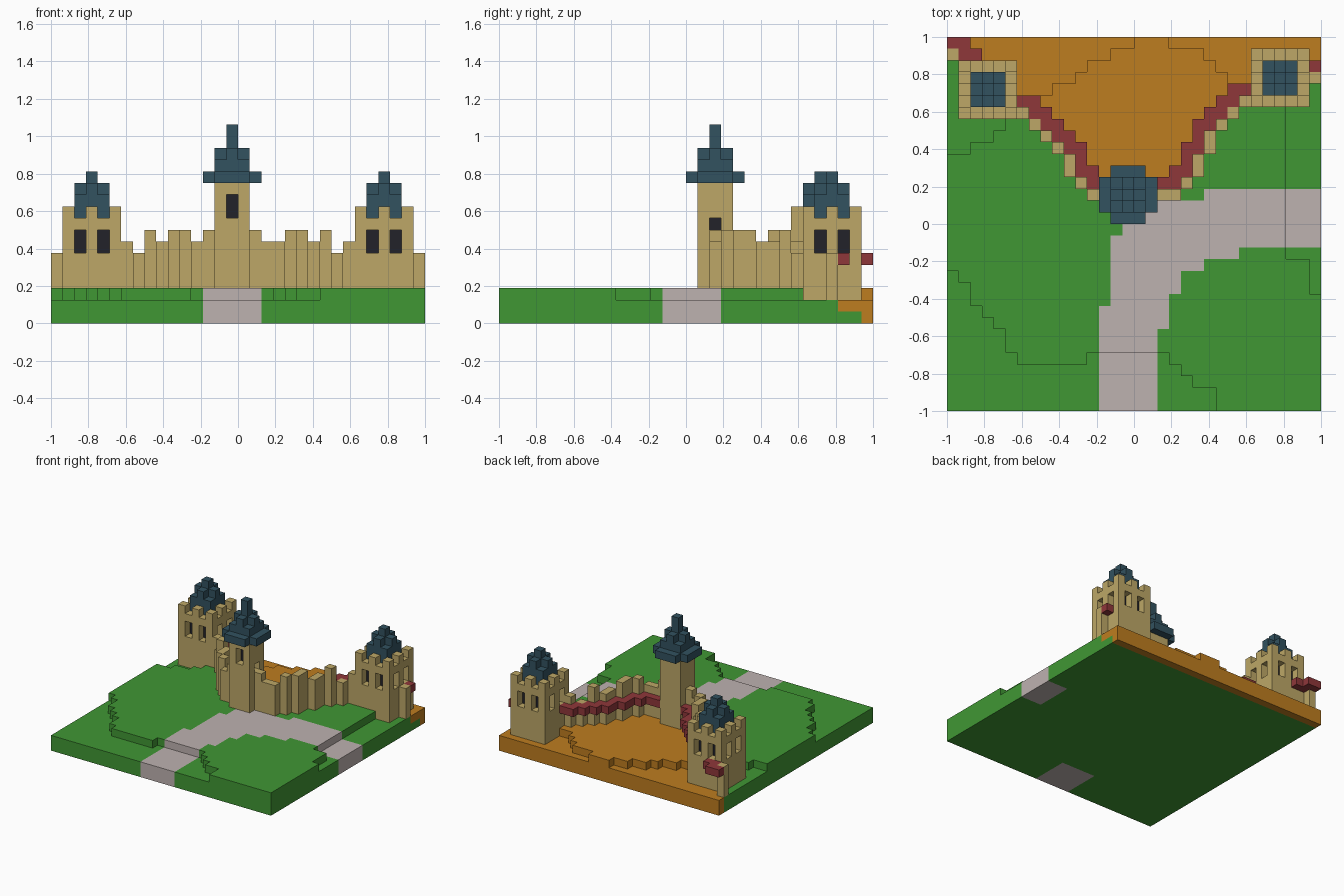
import bpy
import bmesh
from mathutils import Vector

if "Cube" in bpy.data.objects:
    bpy.data.objects.remove(bpy.data.objects["Cube"], do_unlink=True)

N = 32            # blocks along each side
U = 2 / N         # block size


def make_material(name, rgb):
    mat = bpy.data.materials.new(name)
    mat.use_nodes = True
    colour = (*rgb, 1)
    mat.diffuse_color = colour
    mat.node_tree.nodes["Principled BSDF"].inputs["Base Color"].default_value = colour
    return mat


GRASS = make_material("grass green", (.051, .31, .034))
EARTH = make_material("earth orange", (.515, .205, .014))
PATH = make_material("pale path", (.515, .445, .434))
STONE = make_material("sandstone", (.51, .39, .136))
WALK = make_material("walkway red", (.275, .038, .042))
SLATE = make_material("slate blue", (.032, .085, .117))
DARK = make_material("window dark", (.016, .016, .023))

SIDES = [Vector(d) for d in ((1, 0, 0), (-1, 0, 0), (0, 1, 0),
                             (0, -1, 0), (0, 0, 1), (0, 0, -1))]


def build(name, cells):
    """Skin a {(column, row from back, layer): material} dictionary of blocks."""
    bm = bmesh.new()
    mats = list(dict.fromkeys(cells.values()))
    corners = {}

    def vert(p):
        key = tuple(round(c * 2) for c in p)
        if key not in corners:
            corners[key] = bm.verts.new((p.x * U - 1, 1 - p.y * U, p.z * U))
        return corners[key]

    for cell, mat in cells.items():
        mid = Vector(cell) + Vector((.5, .5, .5))
        for d in SIDES:
            if tuple(int(a + b) for a, b in zip(cell, d)) in cells:
                continue
            a = Vector((d.y, d.z, d.x)) / 2
            b = d.cross(a)
            quad = [mid + d / 2 + s * a + t * b
                    for s, t in ((1, 1), (1, -1), (-1, -1), (-1, 1))]
            # rows run backwards, so this winding faces outwards
            face = bm.faces.new([vert(p) for p in quad])
            face.material_index = mats.index(mat)
    bm.normal_update()
    bmesh.ops.dissolve_limit(bm, angle_limit=.01, verts=bm.verts[:],
                             edges=bm.edges[:], delimit={'MATERIAL'})
    mesh = bpy.data.meshes.new(name)
    bm.to_mesh(mesh)
    bm.free()
    for mat in mats:
        mesh.materials.append(mat)
    obj = bpy.data.objects.new(name, mesh)
    bpy.context.collection.objects.link(obj)


def box(i, r, z, size, depth, height, mat):
    return {(a, b, c): mat for a in range(i, i + size)
            for b in range(r, r + depth) for c in range(z, z + height)}


# Row of the wall line in each column: earth lies behind it, grass in front
LINE = [1, 2, 3, 4, 5, 5, 6, 7, 8, 9, 10, 12] + [13] * 8 + \
       [12, 10, 8, 7, 6, 5, 5, 5, 4, 4, 3, 3]
# Raised ground lies between these two rows in each column
RAISED_FROM = [10, 10, 9, 9, 8, 7, 5, 5, 5, 4, 4, 3, 2, 2, 1, 1,
               0, 0, 0, 1, 1, 1, 2, 3, 4, 4, 5, 5, 5, 19, 19, 22]
RAISED_TO = [20, 21, 23, 24, 25, 27] + [28] * 6 + [27] * 7 + [28, 29, 30, 30] + [N] * 9


def on_path(i, r):
    if r < 13:
        return False
    left = 22 if r == 13 else 15 if r < 17 else 14 if r < 23 else 13
    right = (N if r < 18 else 25 if r == 18 else 22 if r == 19
             else 20 if r < 22 else 19 if r < 25 else 18)
    return left <= i < right


# Ground
ground = {}
for i in range(N):
    for r in range(N):
        raised = RAISED_FROM[i] <= r < RAISED_TO[i]
        height = 3 if raised else 2
        for z in range(height):
            mat = GRASS
            if r < LINE[i] and (z or r == 0):
                mat = EARTH
            elif on_path(i, r) and z >= height - 2:
                mat = PATH
            ground[i, r, z] = mat
build("ground", ground)

# Curtain wall, with a walkway one block thick behind it
HEIGHTS = {0: 6, 6: 7, 7: 6, 8: 8, 9: 7, 10: 8, 11: 8, 12: 7, 13: 8, 17: 8, 18: 7,
           19: 7, 20: 8, 21: 8, 22: 7, 23: 8, 24: 6, 25: 7, 31: 6}
LEFT, RIGHT, GATE = (1, 2), (26, 1), (14, 12)
footprint = set()
for (ti, tr), size in ((LEFT, 5), (RIGHT, 5), (GATE, 3)):
    footprint |= {(ti + a, tr + b) for a in range(size) for b in range(size)}

wall = {}
for i, top in HEIGHTS.items():
    for r in range(LINE[i], LINE[i] + (2 if i in (10, 21, 22) else 1)):
        wall.update(box(i, r, 2, 1, 1, top - 2, STONE))
build("curtain_wall", wall)

walkway = {}
blocked = footprint | {(i, r) for i, r, z in wall}
for i, r in {(i, r) for i, r, z in wall} | {(1, 2)}:
    for a in (i, i + (1 if i < 16 else -1)):
        if (a, r - 1) not in blocked:
            walkway[a, r - 1, 5] = WALK
build("walkway", walkway)


def stepped_roof(i, r, z, tip):
    """Three by three roof: low corners, higher sides, tall middle."""
    roof = {}
    for a in range(3):
        for b in range(3):
            off = abs(a - 1) + abs(b - 1)
            roof.update(box(i + a, r + b, z, 1, 1, (tip, 2, 1)[off], SLATE))
    return roof


# Corner towers with merlons, paired windows and slate roofs
for side, (i, r) in (("west", LEFT), ("east", RIGHT)):
    tower = box(i, r, 2, 5, 5, 7, STONE)
    for a in range(5):
        for b in range(5):
            rim = a in (0, 4) or b in (0, 4)
            if rim and a % 2 == 0 and b % 2 == 0:
                tower[i + a, r + b, 9] = STONE
            for z in (6, 7):
                if not rim:
                    tower[i + a, r + b, z] = DARK
                elif a % 2 != b % 2:
                    del tower[i + a, r + b, z]
    build(side + "_tower", tower)
    roof = box(i + 1, r + 1, 9, 3, 3, 1, SLATE)
    roof.update(stepped_roof(i + 1, r + 1, 10, 3))
    build(side + "_tower_roof", roof)

# Middle tower with a tall front window and a small side window
i, r = GATE
tower = box(i, r, 2, 3, 3, 10, STONE)
tower.update(box(i + 1, r + 1, 8, 1, 1, 3, DARK))
for cell in ((i + 1, r + 2, 9), (i + 1, r + 2, 10), (i + 2, r + 1, 8)):
    del tower[cell]
build("middle_tower", tower)

# Middle roof: wide eaves without corners, then a stepped spire
roof = box(i - 1, r - 1, 12, 5, 5, 1, SLATE)
for a in (i - 1, i + 3):
    for b in (r - 1, r + 3):
        del roof[a, b, 12]
roof.update(stepped_roof(i, r, 13, 4))
build("middle_tower_roof", roof)
